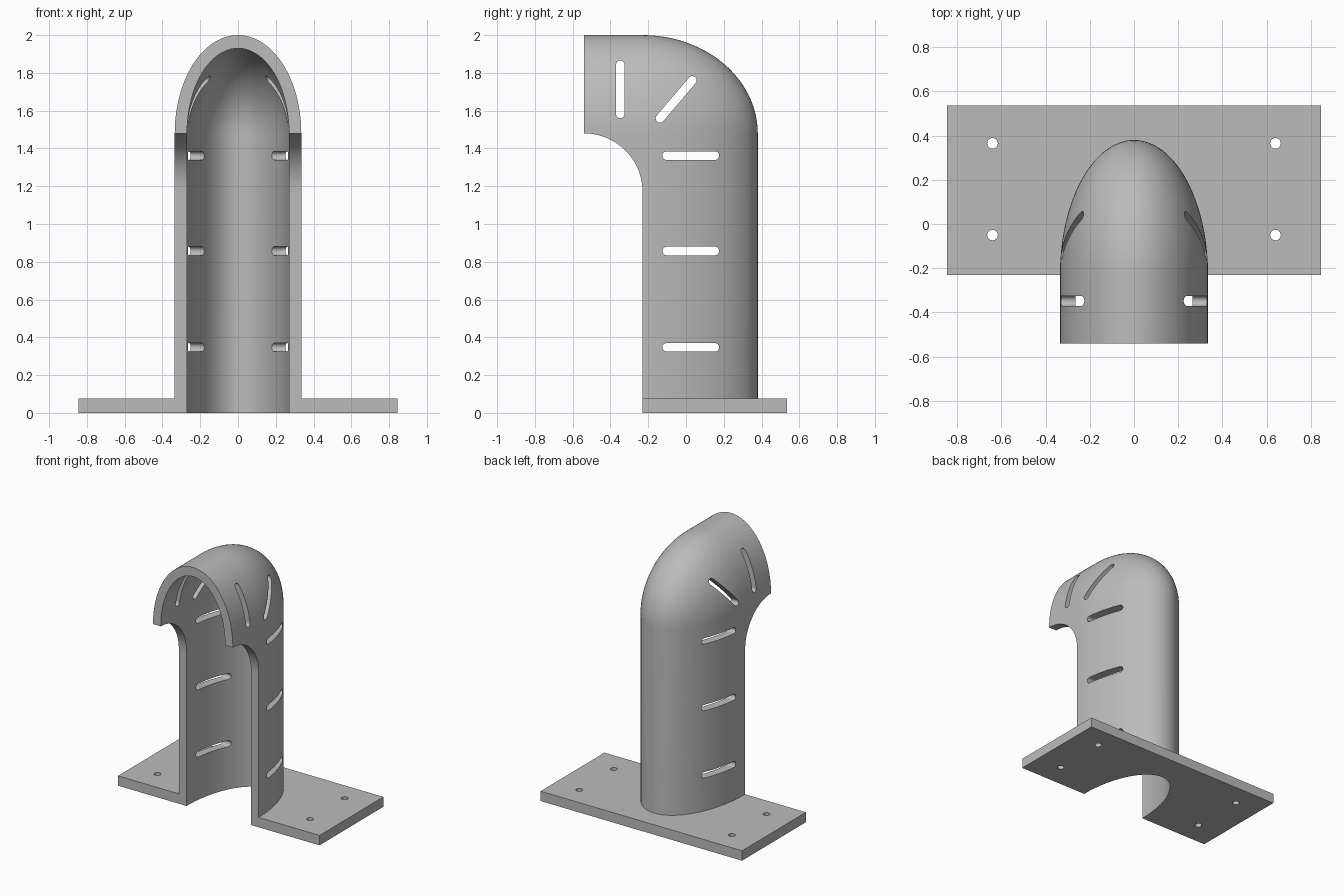
import bpy, bmesh
from math import pi, sin, cos

if "Cube" in bpy.data.objects:
    bpy.data.objects.remove(bpy.data.objects["Cube"])

grey = bpy.data.materials.new("plain grey")
grey.use_nodes = True
colour = (0.5, 0.5, 0.5, 1)
grey.diffuse_color = colour
grey.node_tree.nodes["Principled BSDF"].inputs["Base Color"].default_value = colour

FRONT, BACK_EDGE, MOUTH = -0.23, 0.535, -0.54   # y of leg front, plate back, hood mouth
SPRING = 1.48                                   # height where the hood starts
OUTER = (0.335, 0.61, 0.52)                     # half width, depth, rise
INNER = (0.27, 0.54, 0.45)
PLATE_H = 0.075
N = 48


def finish(name, bm):
    bmesh.ops.remove_doubles(bm, verts=bm.verts, dist=1e-5)
    bmesh.ops.recalc_face_normals(bm, faces=bm.faces)
    mesh = bpy.data.meshes.new(name)
    bm.to_mesh(mesh)
    bm.free()
    mesh.materials.append(grey)
    obj = bpy.data.objects.new(name, mesh)
    bpy.context.collection.objects.link(obj)
    return obj


def add_prism(bm, points, offset):
    """Extrude a flat polygon by an offset vector."""
    face = bm.faces.new([bm.verts.new(p) for p in points])
    ext = bmesh.ops.extrude_face_region(bm, geom=[face], use_keep_orig=True)
    verts = [g for g in ext["geom"] if isinstance(g, bmesh.types.BMVert)]
    bmesh.ops.translate(bm, verts=verts, vec=offset)


def cut(obj, cutter):
    mod = obj.modifiers.new("cut", 'BOOLEAN')
    mod.operation, mod.solver, mod.object = 'DIFFERENCE', 'EXACT', cutter
    bpy.context.view_layer.objects.active = obj
    bpy.ops.object.modifier_apply(modifier=mod.name)
    bpy.data.objects.remove(cutter)


def smooth(obj):
    bpy.ops.object.select_all(action='DESELECT')
    obj.select_set(True)
    bpy.context.view_layer.objects.active = obj
    bpy.ops.object.shade_smooth_by_angle(angle=0.5)


# Shell: half-ellipse wall swept up the leg, around the bend and out to the mouth
def section(size, phi, y0, z0):
    w, d, h = size
    pts = []
    for i in range(N + 1):
        t = pi * i / N
        s = sin(t) if 0 < i < N else 0
        pts.append((w * cos(t), y0 + d * s * cos(phi), z0 + h * s * sin(phi)))
    return pts


BEND = 24
path = [(0, FRONT, 0)]
path += [(pi / 2 * k / BEND, FRONT, SPRING) for k in range(BEND + 1)]
path += [(pi / 2, MOUTH, SPRING)]

bm = bmesh.new()
rows = []
for station in path:
    loop = section(OUTER, *station) + section(INNER, *station)[::-1]
    rows.append([bm.verts.new(p) for p in loop])
count = len(rows[0])
for a, b in zip(rows, rows[1:]):
    for i in range(count):
        j = (i + 1) % count
        bm.faces.new((a[i], a[j], b[j], b[i]))
for row in (rows[0], rows[-1]):
    for i in range(N):
        bm.faces.new((row[i], row[i + 1], row[count - 2 - i], row[count - 1 - i]))
shell = finish("curved_shell", bm)


# Ventilation slots through both side walls
def slot_cutter(y, z, length, angle, width=0.046):
    bm = bmesh.new()
    r, half = width / 2, length / 2 - width / 2
    pts = []
    for side in (1, -1):
        for k in range(13):
            t = -pi / 2 + pi * k / 12
            u, v = side * (half + r * cos(t)), side * r * sin(t)
            pts.append((-0.6, y + u * cos(angle) - v * sin(angle),
                        z + u * sin(angle) + v * cos(angle)))
    add_prism(bm, pts, (1.2, 0, 0))
    return finish("slot_cutter", bm)


for z in (0.347, 0.857, 1.362):
    cut(shell, slot_cutter(0.025, z, 0.3, 0))
cut(shell, slot_cutter(-0.052, 1.66, 0.31, 0.865))
cut(shell, slot_cutter(-0.348, 1.713, 0.305, pi / 2))
smooth(shell)

# Curved webs joining the leg front to the hood underside
R = FRONT - MOUTH
for name, x in (("left_web", INNER[0]), ("right_web", -OUTER[0])):
    bm = bmesh.new()
    arc = [(x, MOUTH + R * sin(pi / 2 * k / 24), SPRING - R + R * cos(pi / 2 * k / 24))
           for k in range(25)]
    add_prism(bm, arc + [(x, FRONT, SPRING)], (OUTER[0] - INNER[0], 0, 0))
    smooth(finish(name, bm))

# Base plate with a bay for the shell and four screw holes
bm = bmesh.new()
bay = [(x, y, 0) for x, y, z in section(OUTER, 0, FRONT, 0)]
HALF = 0.845
outline = bay + [(-HALF, FRONT, 0), (-HALF, BACK_EDGE, 0), (HALF, BACK_EDGE, 0), (HALF, FRONT, 0)]
add_prism(bm, outline, (0, 0, PLATE_H))
plate = finish("base_plate", bm)
for x in (-0.64, 0.64):
    for y in (-0.05, 0.365):
        bm = bmesh.new()
        ring = [(x + 0.024 * cos(pi * k / 12), y + 0.024 * sin(pi * k / 12), -0.1) for k in range(24)]
        add_prism(bm, ring, (0, 0, 0.3))
        cut(plate, finish("hole_cutter", bm))
smooth(plate)
